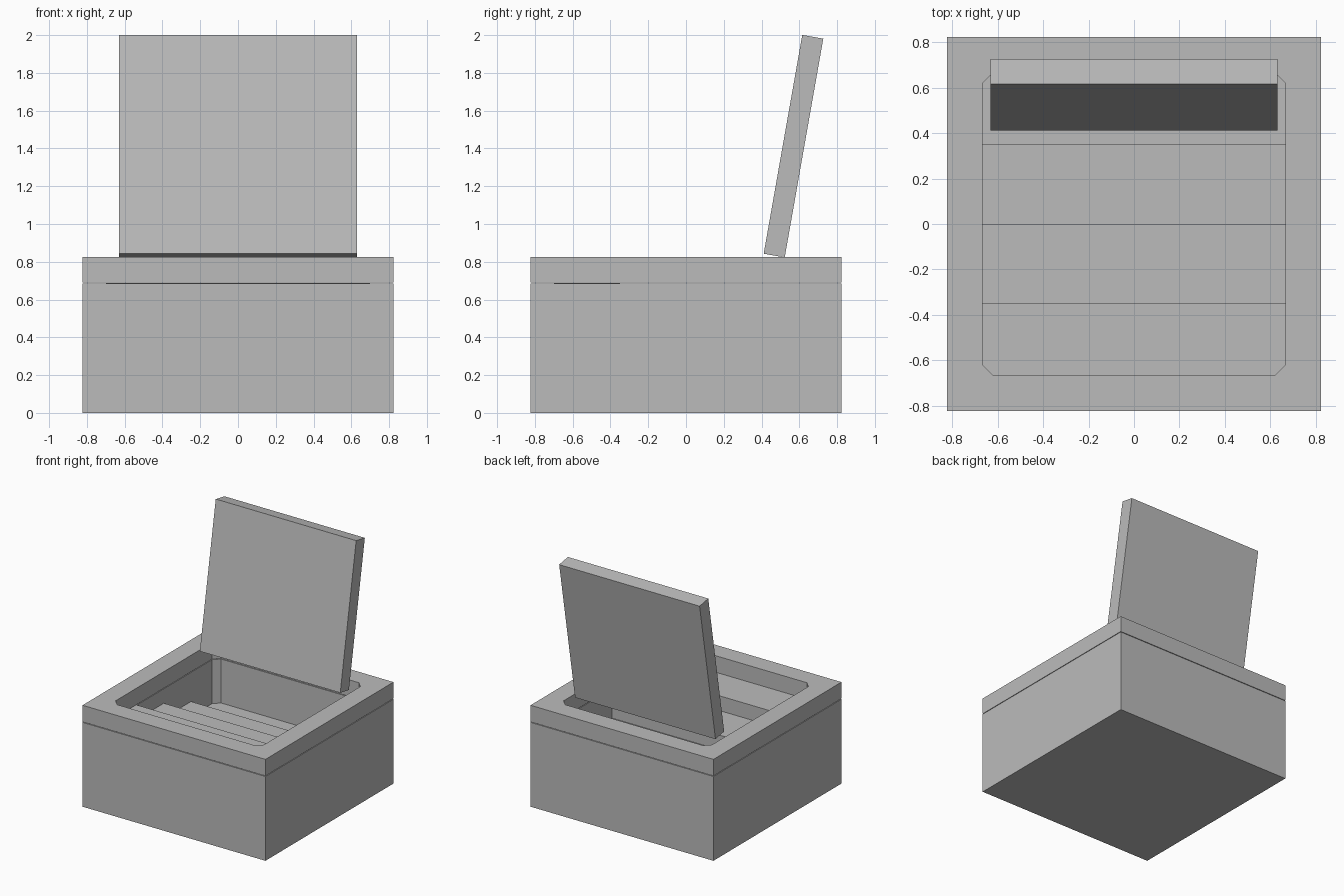
import bpy, bmesh, math
from mathutils import Matrix, Vector

if "Cube" in bpy.data.objects:
    bpy.data.objects.remove(bpy.data.objects["Cube"])

grey = bpy.data.materials.new("stone_grey")
grey.diffuse_color = (0.5, 0.5, 0.5, 1)
grey.use_nodes = True
grey.node_tree.nodes["Principled BSDF"].inputs["Base Color"].default_value = grey.diffuse_color

OUT, IN, CUT = 0.822, 0.667, 0.048  # outer half size, opening half size, corner chamfer


def finish(name, bm):
    bmesh.ops.recalc_face_normals(bm, faces=bm.faces)
    mesh = bpy.data.meshes.new(name)
    bm.to_mesh(mesh)
    bm.free()
    mesh.materials.append(grey)
    obj = bpy.data.objects.new(name, mesh)
    bpy.context.collection.objects.link(obj)
    return obj


def square_ring(name, z0, z1, closed_bottom=False):
    """Square block with a chamfered square opening."""
    bm = bmesh.new()
    outer, inner = [], []
    for z in (z0, z1):
        o, n = [], []
        for k in range(4):
            rot = Matrix.Rotation(k * math.pi / 2, 3, 'Z')
            o.append(bm.verts.new(rot @ Vector((-OUT, -OUT, z))))
            n.append(bm.verts.new(rot @ Vector((-IN, -IN + CUT, z))))
            n.append(bm.verts.new(rot @ Vector((-IN + CUT, -IN, z))))
        outer.append(o)
        inner.append(n)
    for o, n in zip(outer, inner):
        for k in range(4):
            j = (k + 1) % 4
            bm.faces.new((o[k], o[j], n[2 * j], n[2 * k + 1]))
            bm.faces.new((o[k], n[2 * k + 1], n[2 * k]))
    for lo, hi in (outer, inner):
        for k in range(len(lo)):
            j = (k + 1) % len(lo)
            bm.faces.new((lo[k], lo[j], hi[j], hi[k]))
    if closed_bottom:
        bm.faces.new(inner[0])
    return finish(name, bm)


# Lower box and the rim above it, with a hairline seam between them
square_ring("base_box", 0, 0.685, closed_bottom=True)
square_ring("top_rim", 0.69, 0.824)

# Stairs going down towards the back, the last tread is the floor
profile = [(-0.7, 0.02)]
for i in range(4):
    z = 0.688 - 0.12 * i
    profile += [(-0.7 + 0.35 * i, z), (-0.7 + 0.35 * (i + 1), z)]
profile.append((0.7, 0.02))
bm = bmesh.new()
side = bm.faces.new([bm.verts.new((-0.7, y, z)) for y, z in profile])
ext = bmesh.ops.extrude_face_region(bm, geom=[side], use_keep_orig=True)
bmesh.ops.translate(bm, vec=(1.4, 0, 0),
                    verts=[v for v in ext["geom"] if isinstance(v, bmesh.types.BMVert)])
finish("inner_stairs", bm)

# Raised lid leaning back
bm = bmesh.new()
bmesh.ops.create_cube(bm, size=1)
bmesh.ops.scale(bm, vec=(1.262, 0.113, 1.176), verts=bm.verts)
lid = finish("raised_lid", bm)
lid.location = (0, 0.569, 1.412)
lid.rotation_euler.x = math.radians(-10)
